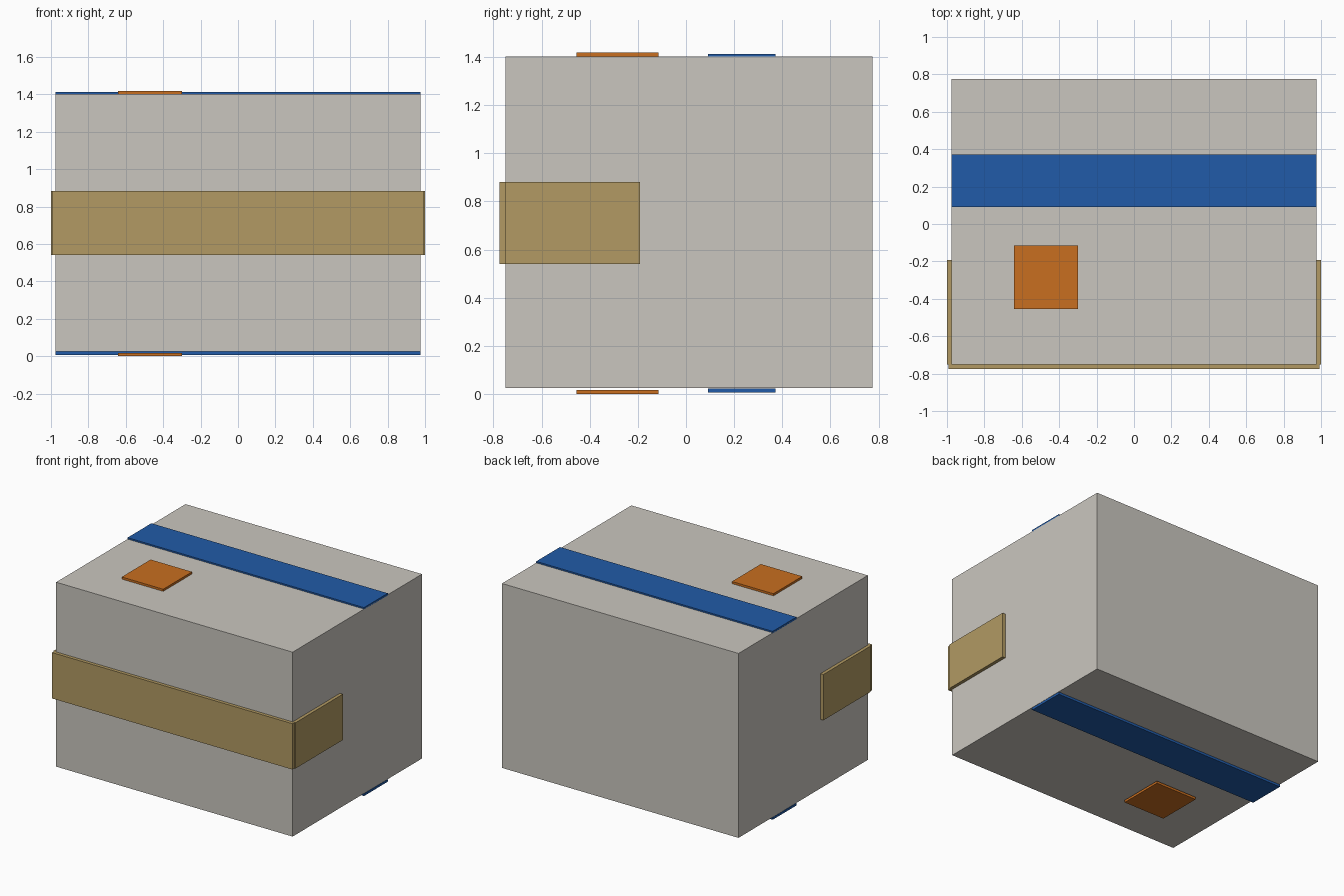
import bpy

if "Cube" in bpy.data.objects:
    bpy.data.objects.remove(bpy.data.objects["Cube"])


def material(name, rgb):
    m = bpy.data.materials.new(name)
    m.diffuse_color = (*rgb, 1.0)
    m.use_nodes = True
    m.node_tree.nodes["Principled BSDF"].inputs["Base Color"].default_value = m.diffuse_color
    return m


def box(name, x, y, z, mat):
    """Axis-aligned block from (min, max) ranges."""
    bpy.ops.mesh.primitive_cube_add(size=1)
    o = bpy.context.object
    o.name = o.data.name = name
    for v in o.data.vertices:
        v.co = [r[1] if c > 0 else r[0] for c, r in zip(v.co, (x, y, z))]
    o.data.materials.append(mat)
    return o


grey = material("carton_grey", (0.59, 0.565, 0.52))
tan = material("tape_tan", (0.445, 0.323, 0.125))
blue = material("stripe_blue", (0.015, 0.105, 0.392))
orange = material("label_orange", (0.578, 0.156, 0.014))

# Main carton
box("carton", (-0.976, 0.976), (-0.75, 0.775), (0.026, 1.402), grey)

# Tan tape wrapping the front and part of both sides
tape_z = (0.54, 0.882)
box("tape_front", (-0.993, 0.991), (-0.775, -0.75), tape_z, tan)
box("tape_right", (0.976, 1.0), (-0.75, -0.192), tape_z, tan)
box("tape_left", (-1.0, -0.976), (-0.75, -0.192), tape_z, tan)

# Blue stripe and orange label, on the top and repeated underneath
for side, stripe_z, label_z in (
    ("top", (1.397, 1.413), (1.402, 1.418)),
    ("bottom", (0.007, 0.024), (0.0, 0.017)),
):
    box("stripe_" + side, (-0.976, 0.976), (0.092, 0.372), stripe_z, blue)
    box("label_" + side, (-0.641, -0.299), (-0.455, -0.115), label_z, orange)
